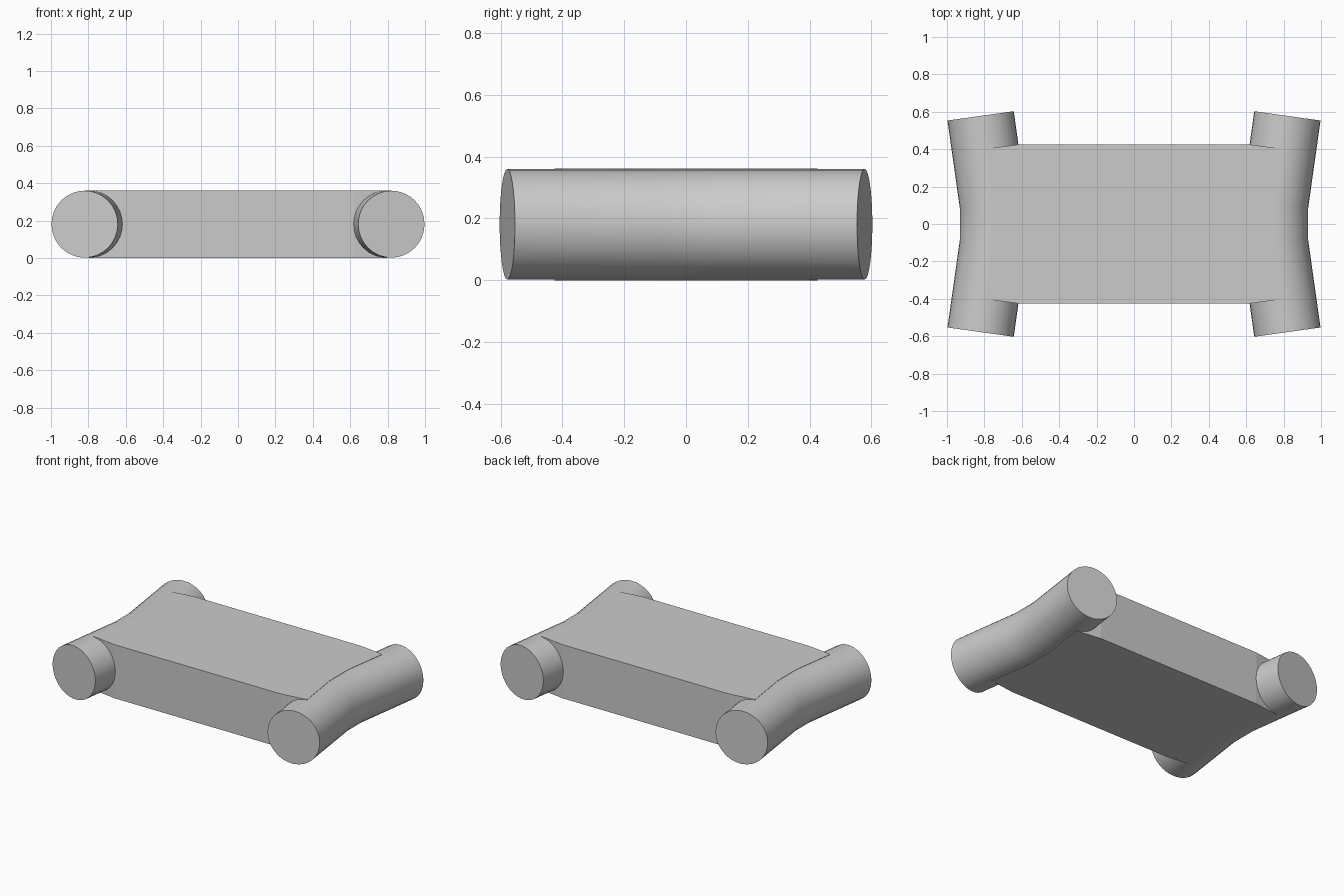
import bpy, bmesh, math
from mathutils import Vector

cube = bpy.data.objects.get("Cube")
if cube:
    bpy.data.objects.remove(cube, do_unlink=True)

GREY = (0.6, 0.6, 0.6, 1)
mat = bpy.data.materials.new("light grey")
mat.use_nodes = True
mat.diffuse_color = GREY
mat.node_tree.nodes["Principled BSDF"].inputs["Base Color"].default_value = GREY

RADIUS, MID_Z, HEIGHT, SIDES = 0.179, 0.181, 0.362, 32
BEND = Vector((0.753, 0.1, 0))       # where the tube starts to splay
TIP = Vector((0.82, 0.578, 0))       # centre of the tube's end cap
AXIS = (TIP - BEND).normalized()


def mirror_y(v):
    return Vector((v.x, -v.y, v.z))


def finish(bm, name):
    bmesh.ops.recalc_face_normals(bm, faces=bm.faces)
    mesh = bpy.data.meshes.new(name)
    bm.to_mesh(mesh)
    bm.free()
    mesh.materials.append(mat)
    obj = bpy.data.objects.new(name, mesh)
    bpy.context.collection.objects.link(obj)
    return obj


def bent_tube(name, side):
    """Tube swept along the bent path, with mitred rings and flat caps."""
    half_axis = (AXIS + Vector((0, 1, 0))).normalized()
    path = [(mirror_y(TIP), mirror_y(AXIS) * -1),
            (mirror_y(BEND), mirror_y(half_axis) * -1),
            (BEND, half_axis), (TIP, AXIS)]
    bm = bmesh.new()
    rings = []
    for centre, tangent in path:
        across = Vector((tangent.y, -tangent.x, 0))
        ring = []
        for i in range(SIDES):
            a = math.tau * i / SIDES
            p = centre + across * RADIUS * math.cos(a)
            ring.append(bm.verts.new((side * p.x, p.y, MID_Z + RADIUS * math.sin(a))))
        rings.append(ring)
    for lower, upper in zip(rings, rings[1:]):
        for i in range(SIDES):
            j = (i + 1) % SIDES
            bm.faces.new((lower[i], lower[j], upper[j], upper[i]))
    bm.faces.new(rings[0])
    bm.faces.new(rings[-1])
    obj = finish(bm, name)
    bpy.ops.object.select_all(action="DESELECT")
    obj.select_set(True)
    bpy.context.view_layer.objects.active = obj
    bpy.ops.object.shade_smooth_by_angle(angle=math.radians(40))


# Central slab, its ends following the tube axes
def slab():
    quarter = [(0.62, 0.425), (0.797, 0.401), (BEND.x, BEND.y)]
    right = quarter + [(x, -y) for x, y in reversed(quarter)]
    outline = right + [(-x, -y) for x, y in right]
    bm = bmesh.new()
    base = bm.faces.new([bm.verts.new((x, y, 0)) for x, y in outline])
    top = bmesh.ops.extrude_face_region(bm, geom=[base])["geom"]
    verts = [g for g in top if isinstance(g, bmesh.types.BMVert)]
    bmesh.ops.translate(bm, verts=verts, vec=(0, 0, HEIGHT))
    finish(bm, "centre_slab")


slab()
bent_tube("left_tube", 1)
bent_tube("right_tube", -1)
